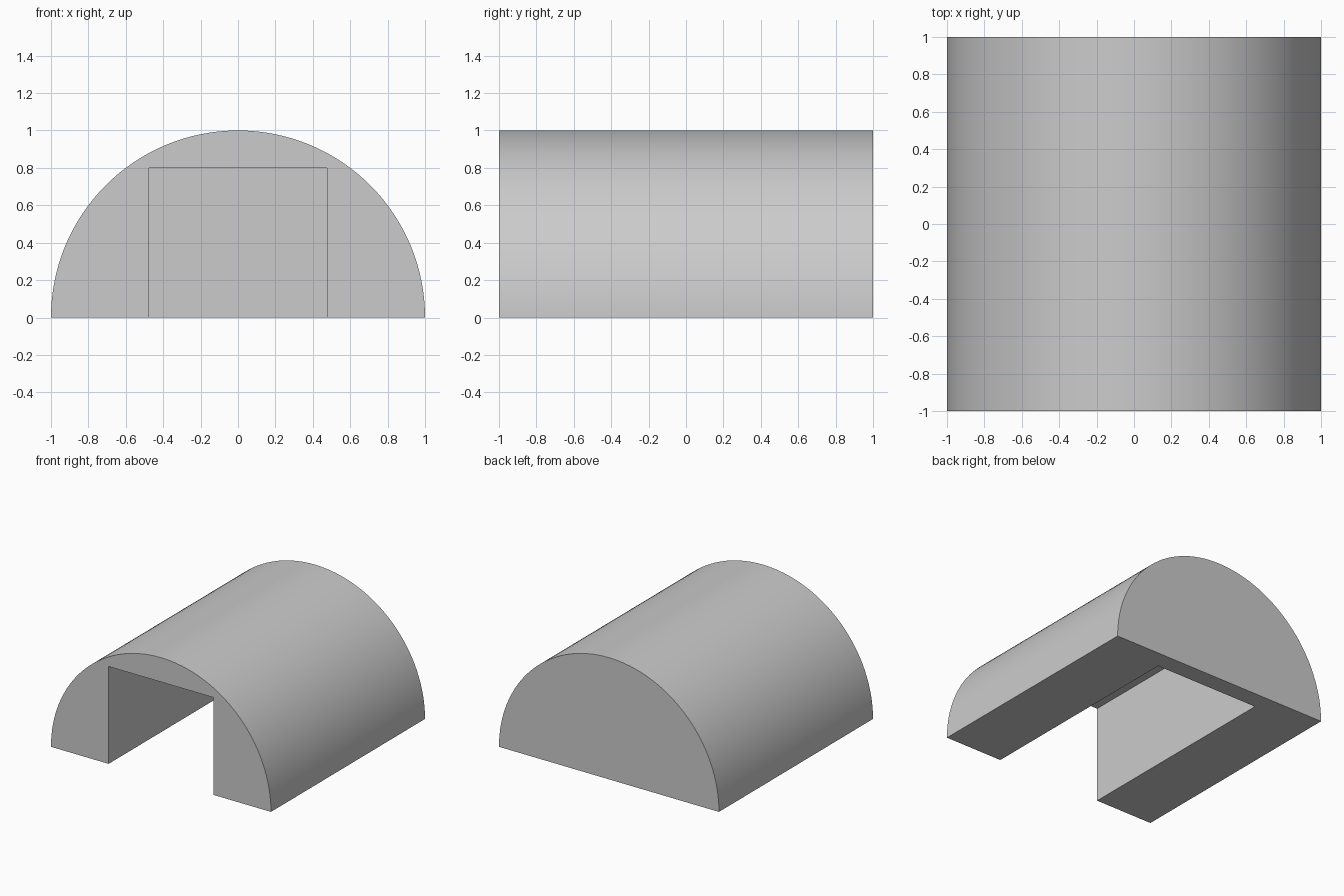
import bpy, bmesh, math

if "Cube" in bpy.data.objects:
    bpy.data.objects.remove(bpy.data.objects["Cube"], do_unlink=True)

SEGMENTS = 64            # facets along the half-round roof
HALF_WIDTH = 0.476       # half the width of the doorway
CEILING = 0.8            # height of the doorway
BACK = 0.85              # inner face of the back wall

grey = bpy.data.materials.new("light grey")
grey.use_nodes = True
colour = (0.6, 0.6, 0.6, 1)
grey.diffuse_color = colour
grey.node_tree.nodes["Principled BSDF"].inputs["Base Color"].default_value = colour


def extrude_profile(name, points, front, back):
    """Extrude an x-z outline along y into a closed solid."""
    bm = bmesh.new()
    face = bm.faces.new([bm.verts.new((x, front, z)) for x, z in points])
    result = bmesh.ops.extrude_face_region(bm, geom=[face], use_keep_orig=True)
    moved = [v for v in result["geom"] if isinstance(v, bmesh.types.BMVert)]
    bmesh.ops.translate(bm, verts=moved, vec=(0, back - front, 0))
    bmesh.ops.recalc_face_normals(bm, faces=bm.faces[:])
    mesh = bpy.data.meshes.new(name)
    bm.to_mesh(mesh)
    bm.free()
    mesh.materials.append(grey)
    obj = bpy.data.objects.new(name, mesh)
    bpy.context.collection.objects.link(obj)
    return obj


# Half-cylinder shell
angles = [math.pi * i / SEGMENTS for i in range(SEGMENTS + 1)]
arc = [(math.cos(a), math.sin(a)) for a in angles]
shelter = extrude_profile("half_round_shelter", arc, -1, 1)

# Rectangular room, open at the front and underneath
room = [(-HALF_WIDTH, -0.5), (HALF_WIDTH, -0.5),
        (HALF_WIDTH, CEILING), (-HALF_WIDTH, CEILING)]
cutter = extrude_profile("room_cutter", room, -1.5, BACK)
cutter.hide_render = True

cut = shelter.modifiers.new("room", "BOOLEAN")
cut.operation = "DIFFERENCE"
cut.solver = "EXACT"
cut.object = cutter

# Apply the cut, then smooth only the curved roof
bpy.ops.object.select_all(action="DESELECT")
shelter.select_set(True)
bpy.context.view_layer.objects.active = shelter
bpy.ops.object.modifier_apply(modifier=cut.name)
bpy.data.objects.remove(cutter, do_unlink=True)
bpy.ops.object.shade_smooth_by_angle(angle=math.radians(30))
